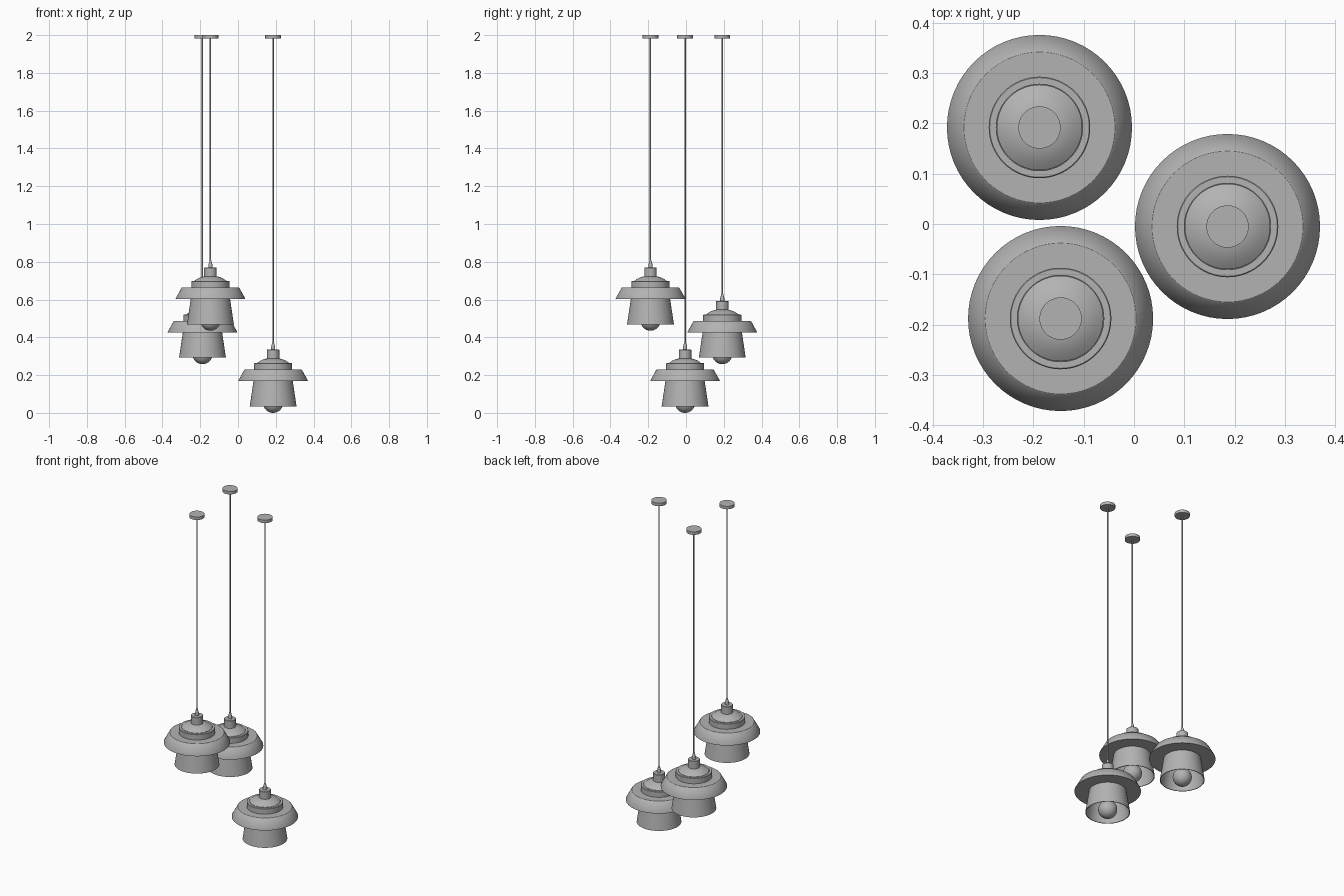
import bpy
import bmesh
from math import radians, sin, cos, pi
from mathutils import Matrix

if "Cube" in bpy.data.objects:
    bpy.data.objects.remove(bpy.data.objects["Cube"], do_unlink=True)

SEGMENTS = 64
TOP = 2.0

grey = bpy.data.materials.new("satin_grey")
grey.use_nodes = True
grey.diffuse_color = (0.45, 0.45, 0.45, 1)
grey.node_tree.nodes["Principled BSDF"].inputs["Base Color"].default_value = (0.45, 0.45, 0.45, 1)


def lathe(name, profile, location, segments=SEGMENTS):
    """Turn a list of (radius, height) points around the vertical axis."""
    bm = bmesh.new()
    verts = [bm.verts.new((r, 0, z)) for r, z in profile]
    edges = [bm.edges.new(pair) for pair in zip(verts, verts[1:])]
    bmesh.ops.spin(bm, geom=verts + edges, cent=(0, 0, 0), axis=(0, 0, 1),
                   angle=2 * pi, steps=segments)
    bmesh.ops.remove_doubles(bm, verts=bm.verts, dist=0.00005)
    bmesh.ops.recalc_face_normals(bm, faces=bm.faces)
    mesh = bpy.data.meshes.new(name)
    bm.to_mesh(mesh)
    bm.free()
    mesh.materials.append(grey)
    obj = bpy.data.objects.new(name, mesh)
    obj.location = location
    bpy.context.collection.objects.link(obj)
    bpy.ops.object.select_all(action='DESELECT')
    obj.select_set(True)
    bpy.context.view_layer.objects.active = obj
    bpy.ops.object.shade_smooth_by_angle(angle=radians(30))
    return obj


def pendant(label, x, y, drop):
    """One hanging lamp whose bulb ends at height drop."""
    base = (x, y, drop)
    ceiling = TOP - drop

    # Hollow tapered lower shade, closed inside at the top
    lathe(label + "_lower_shade",
          [(0, 0.222), (0.096, 0.222), (0.124, 0.034), (0.120, 0.034),
           (0.092, 0.217), (0, 0.217)], base)
    # Wide sloping ring with a flat underside
    lathe(label + "_wide_ring",
          [(0.09, 0.168), (0.184, 0.168), (0.184, 0.171), (0.153, 0.227),
           (0.150, 0.229), (0.09, 0.229)], base)
    # Stepped collar with a groove below the dome
    lathe(label + "_collar",
          [(0.09, 0.225), (0.101, 0.225), (0.101, 0.261), (0.099, 0.263),
           (0.086, 0.263), (0.086, 0.258), (0, 0.258)], base)
    # Shallow dome
    lathe(label + "_dome",
          [(0.085, 0.258), (0.085, 0.264), (0.068, 0.276), (0.050, 0.284),
           (0.030, 0.289), (0, 0.289)], base)
    # Socket cap and cord grip
    lathe(label + "_socket_cap",
          [(0, 0.28), (0.033, 0.28), (0.033, 0.333), (0.031, 0.335), (0, 0.335)], base)
    lathe(label + "_cord_grip",
          [(0, 0.333), (0.011, 0.333), (0.011, 0.348), (0.005, 0.372), (0, 0.372)], base, 24)
    # Cord and ceiling plate
    lathe(label + "_cord",
          [(0, 0.36), (0.004, 0.36), (0.004, ceiling - 0.01), (0, ceiling - 0.01)], base, 12)
    lathe(label + "_ceiling_plate",
          [(0, ceiling - 0.018), (0.042, ceiling - 0.018), (0.042, ceiling), (0, ceiling)], base)

    # Round bulb with a neck reaching into the shade
    radius = 0.053
    ball = [(radius * sin(a), radius - radius * cos(a))
            for a in (pi * 0.85 * i / 20 for i in range(21))]
    lathe(label + "_bulb", ball + [(0.024, 0.125), (0.024, 0.218)], base, 40)


pendant("right_low", 0.186, -0.005, 0.0)
pendant("back_middle", -0.188, 0.192, 0.258)
pendant("front_high", -0.146, -0.188, 0.435)
